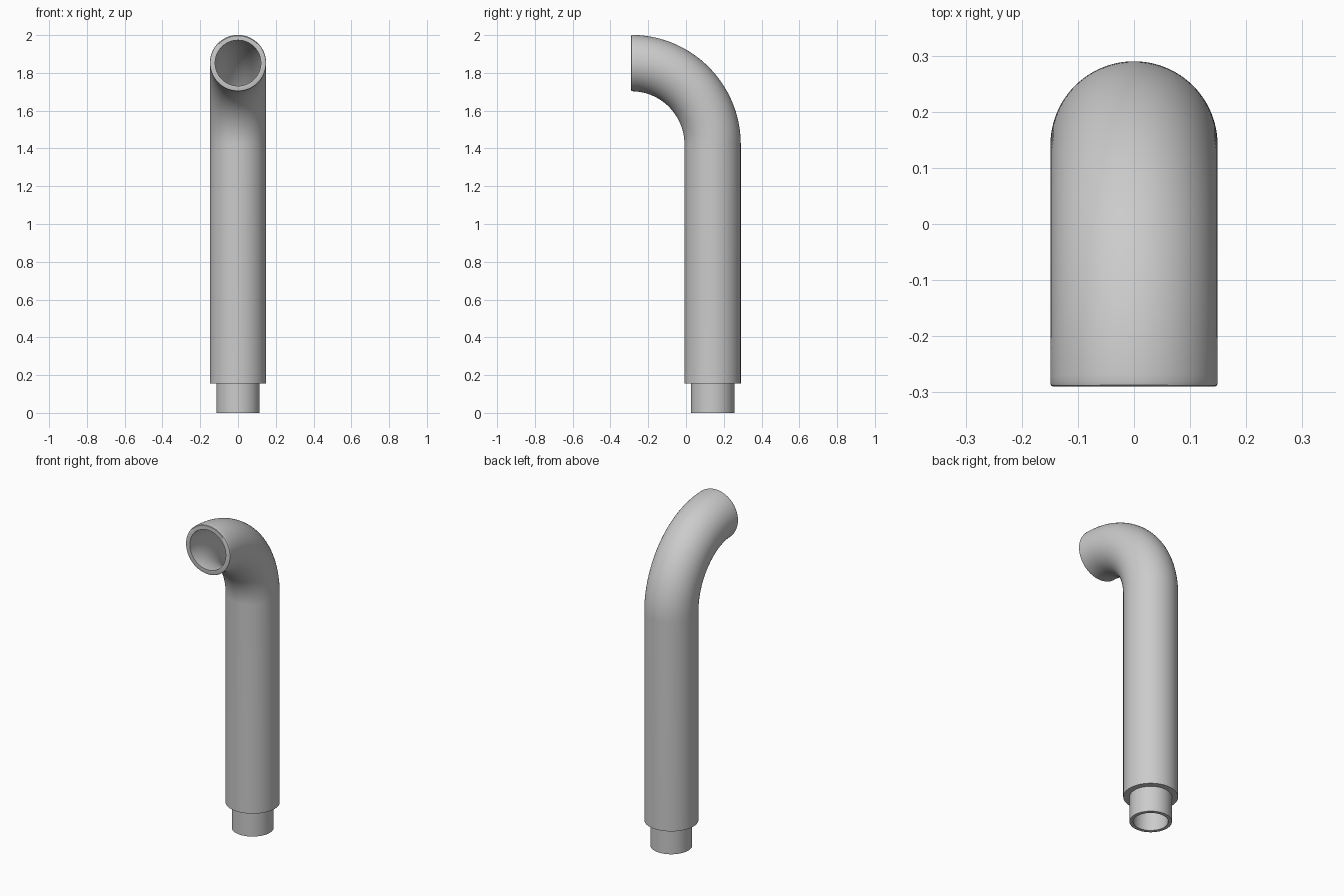
import bpy, bmesh, math

if "Cube" in bpy.data.objects:
    bpy.data.objects.remove(bpy.data.objects["Cube"])

SIDES = 96
PIPE_Y = 0.141          # axis of the upright
BEND_Z = 1.421          # where the elbow starts
BEND_R = 0.431          # elbow centre-line radius
ARC = BEND_R * math.pi / 2
END = BEND_Z + ARC


def ring(bm, s, r):
    """Circle of radius r at distance s along the upright and elbow."""
    a = max(0.0, (s - BEND_Z) / BEND_R)
    cy = PIPE_Y - BEND_R + BEND_R * math.cos(a)
    cz = min(s, BEND_Z) + BEND_R * math.sin(a)
    verts = []
    for i in range(SIDES):
        t = 2 * math.pi * i / SIDES
        d = r * math.cos(t)
        verts.append(bm.verts.new((r * math.sin(t), cy + d * math.cos(a), cz + d * math.sin(a))))
    return verts


# Wall profile as (distance, radius): up the outside, back down the bore
bend = [BEND_Z + ARC * i / 40 for i in range(40)]
profile = [(0, 0.115), (0.155, 0.115), (0.155, 0.149)]
profile += [(s, 0.149) for s in bend]
profile += [(END - 0.006, 0.149), (END - 0.002, 0.1475), (END, 0.144), (END, 0.121)]
profile += [(s, 0.121) for s in reversed(bend)]
profile += [(0.185, 0.121), (0.185, 0.095), (0, 0.095)]

# Hollow pipe with narrow socket end and curved mouth
bm = bmesh.new()
rings = [ring(bm, s, r) for s, r in profile]
for a, b in zip(rings, rings[1:] + rings[:1]):
    for i in range(SIDES):
        j = (i + 1) % SIDES
        bm.faces.new((a[i], a[j], b[j], b[i]))
bmesh.ops.recalc_face_normals(bm, faces=bm.faces)
mesh = bpy.data.meshes.new("curved_pipe")
bm.to_mesh(mesh)
bm.free()
pipe = bpy.data.objects.new("curved_pipe", mesh)
bpy.context.collection.objects.link(pipe)
bpy.context.view_layer.objects.active = pipe
pipe.select_set(True)
bpy.ops.object.shade_smooth_by_angle(angle=math.radians(35))
